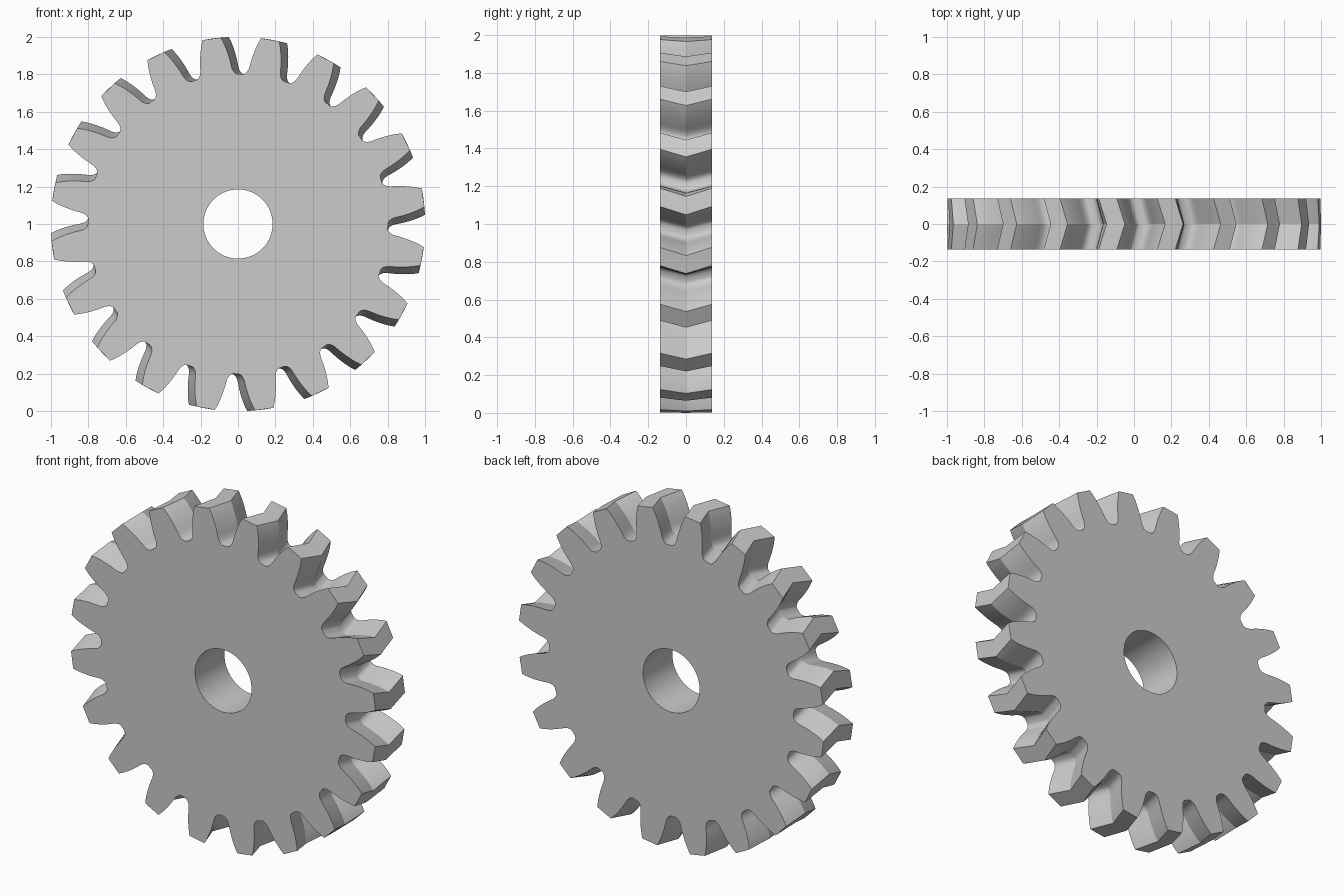
import bpy
import bmesh
from math import cos, sin, radians

cube = bpy.data.objects.get("Cube")
if cube:
    bpy.data.objects.remove(cube, do_unlink=True)

TEETH = 20
PITCH = 360 / TEETH
PHASE = 8.1          # angle of the first tooth on the outer faces
TWIST = -2.5         # turn of the middle section, making the herringbone
HALF_WIDTH = 0.1375
BORE = 0.185

# Tooth flank: (radius, half angle in degrees), from tip to valley
FLANK = [(1.001, 2.8), (0.98, 3.35), (0.96, 3.8), (0.935, 4.3), (0.91, 4.75),
         (0.885, 5.15), (0.86, 5.5), (0.84, 5.75), (0.825, 6.1), (0.813, 6.6),
         (0.805, 7.2), (0.801, 7.9)]

# Full outline in polar form, counter-clockwise
tooth = [(r, -a) for r, a in reversed(FLANK)] + FLANK
outline = [(r, PHASE + a + k * PITCH) for k in range(TEETH) for r, a in tooth]


def add_ring(bm, points, y, turn=0.0):
    return [bm.verts.new((r * cos(radians(a + turn)), y, 1 + r * sin(radians(a + turn))))
            for r, a in points]


def bridge(bm, ring_a, ring_b):
    n = len(ring_a)
    for i in range(n):
        j = (i + 1) % n
        bm.faces.new((ring_a[i], ring_a[j], ring_b[j], ring_b[i]))


bm = bmesh.new()
bore = [(BORE, a) for r, a in outline]
front = add_ring(bm, outline, -HALF_WIDTH)
middle = add_ring(bm, outline, 0, TWIST)
back = add_ring(bm, outline, HALF_WIDTH)
bore_front = add_ring(bm, bore, -HALF_WIDTH)
bore_back = add_ring(bm, bore, HALF_WIDTH)

# Toothed rim, end faces and bore form one closed loop of rings
rings = [front, middle, back, bore_back, bore_front]
for i, ring in enumerate(rings):
    bridge(bm, ring, rings[(i + 1) % len(rings)])
bmesh.ops.recalc_face_normals(bm, faces=bm.faces[:])

mesh = bpy.data.meshes.new("herringbone_gear")
bm.to_mesh(mesh)
bm.free()
gear = bpy.data.objects.new("herringbone_gear", mesh)
bpy.context.collection.objects.link(gear)

# Plain grey metal
grey = bpy.data.materials.new("light_grey")
grey.use_nodes = True
colour = (0.6, 0.6, 0.6, 1)
grey.diffuse_color = colour
grey.node_tree.nodes["Principled BSDF"].inputs["Base Color"].default_value = colour
mesh.materials.append(grey)

# Smooth flanks and bore, crisp rims and chevron ridge
bpy.ops.object.select_all(action="DESELECT")
gear.select_set(True)
bpy.context.view_layer.objects.active = gear
bpy.ops.object.shade_smooth_by_angle(angle=radians(30))
for edge in mesh.edges:
    if all(abs(mesh.vertices[v].co.y) < 0.001 for v in edge.vertices):
        edge.use_edge_sharp = True
